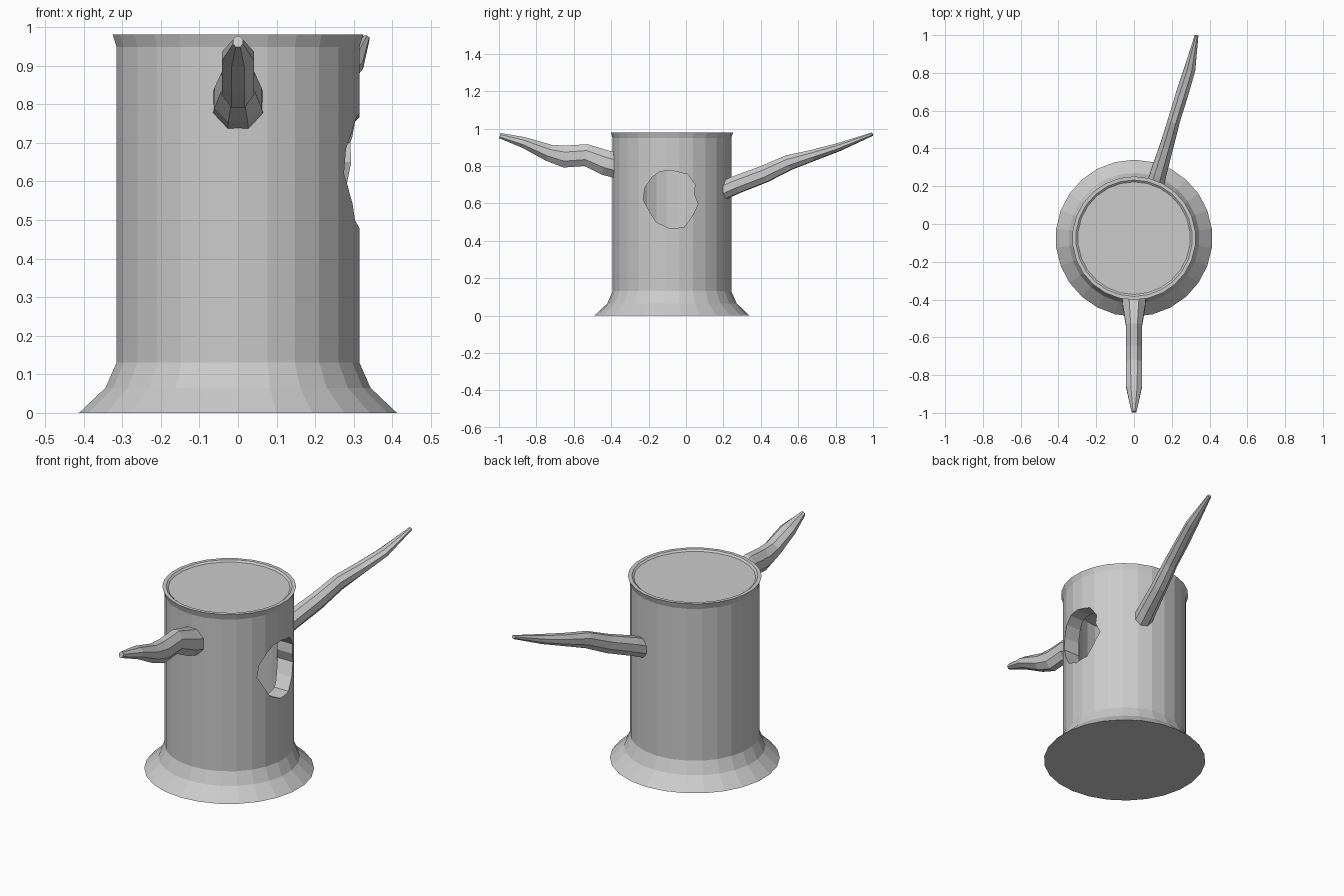
import bpy, bmesh, math
from mathutils import Vector

if "Cube" in bpy.data.objects:
    bpy.data.objects.remove(bpy.data.objects["Cube"])

CENTRE_Y = -0.075


def make_object(name, bm):
    bmesh.ops.recalc_face_normals(bm, faces=bm.faces)
    mesh = bpy.data.meshes.new(name)
    bm.to_mesh(mesh)
    bm.free()
    ob = bpy.data.objects.new(name, mesh)
    bpy.context.collection.objects.link(ob)
    return ob


def loft(name, rings):
    """Skin a list of equal-length point rings and cap both ends."""
    bm = bmesh.new()
    loops = [[bm.verts.new(p) for p in ring] for ring in rings]
    n = len(loops[0])
    for a, b in zip(loops, loops[1:]):
        for i in range(n):
            j = (i + 1) % n
            bm.faces.new((a[i], a[j], b[j], b[i]))
    bm.faces.new(loops[0])
    bm.faces.new(loops[-1])
    return make_object(name, bm)


def lathe(name, profile, sides=26):
    turn = [2 * math.pi * i / sides for i in range(sides)]
    return loft(name, [[(r * math.sin(a), CENTRE_Y - r * math.cos(a), z) for a in turn]
                       for r, z in profile])


def branch(name, stations, sides=8):
    """stations: (centre, half width, half height) along the branch."""
    pts = [Vector(s[0]) for s in stations]
    rings = []
    for k, (_, w, h) in enumerate(stations):
        tangent = (pts[min(k + 1, len(pts) - 1)] - pts[max(k - 1, 0)]).normalized()
        side = tangent.cross(Vector((0, 0, 1))).normalized()
        up = side.cross(tangent)
        ring = []
        for i in range(sides):
            a = 2 * math.pi * (i + 0.5) / sides
            ring.append(pts[k] + side * w * 1.06 * math.cos(a) + up * h * 1.06 * math.sin(a))
        rings.append(ring)
    return loft(name, rings)


def cut(target, cutter):
    cutter.hide_render = True
    mod = target.modifiers.new("cut", 'BOOLEAN')
    mod.operation = 'DIFFERENCE'
    mod.solver = 'EXACT'
    mod.object = cutter
    bpy.context.view_layer.objects.active = target
    bpy.ops.object.modifier_apply(modifier=mod.name)
    bpy.data.objects.remove(cutter)


# trunk with flared foot and slightly sunken top
trunk = lathe("trunk", [(0.415, 0), (0.346, 0.065), (0.317, 0.13), (0.317, 0.948),
                        (0.327, 0.98), (0.308, 0.98), (0.298, 0.972)])

# hollow inside, opened by a ragged knot hole on the right
cut(trunk, lathe("hollow_cutter", [(0.235, 0.1), (0.235, 0.9)]))
hole = [(-0.075, 0.775), (0.01, 0.755), (0.048, 0.70), (0.043, 0.65), (0.064, 0.595),
        (0.032, 0.53), (-0.011, 0.472), (-0.085, 0.465), (-0.16, 0.50), (-0.192, 0.552),
        (-0.229, 0.62), (-0.219, 0.685), (-0.181, 0.74), (-0.139, 0.77)]
cut(trunk, loft("hole_cutter", [[(x, y, z) for y, z in hole] for x in (0.1, 0.5)]))

# branches
branch("front_branch", [
    ((0, -0.34, 0.795), 0.068, 0.070),
    ((0, -0.43, 0.817), 0.062, 0.068),
    ((0, -0.535, 0.858), 0.044, 0.060),
    ((0, -0.65, 0.850), 0.043, 0.060),
    ((0, -0.733, 0.870), 0.043, 0.046),
    ((0, -0.866, 0.925), 0.042, 0.030),
    ((0, -0.995, 0.962), 0.013, 0.015)])
branch("back_branch", [
    ((0.105, 0.18, 0.66), 0.048, 0.048),
    ((0.13, 0.27, 0.70), 0.044, 0.048),
    ((0.175, 0.42, 0.757), 0.037, 0.046),
    ((0.212, 0.55, 0.818), 0.033, 0.041),
    ((0.252, 0.68, 0.857), 0.034, 0.030),
    ((0.294, 0.815, 0.900), 0.031, 0.022),
    ((0.331, 0.997, 0.970), 0.010, 0.009)])
